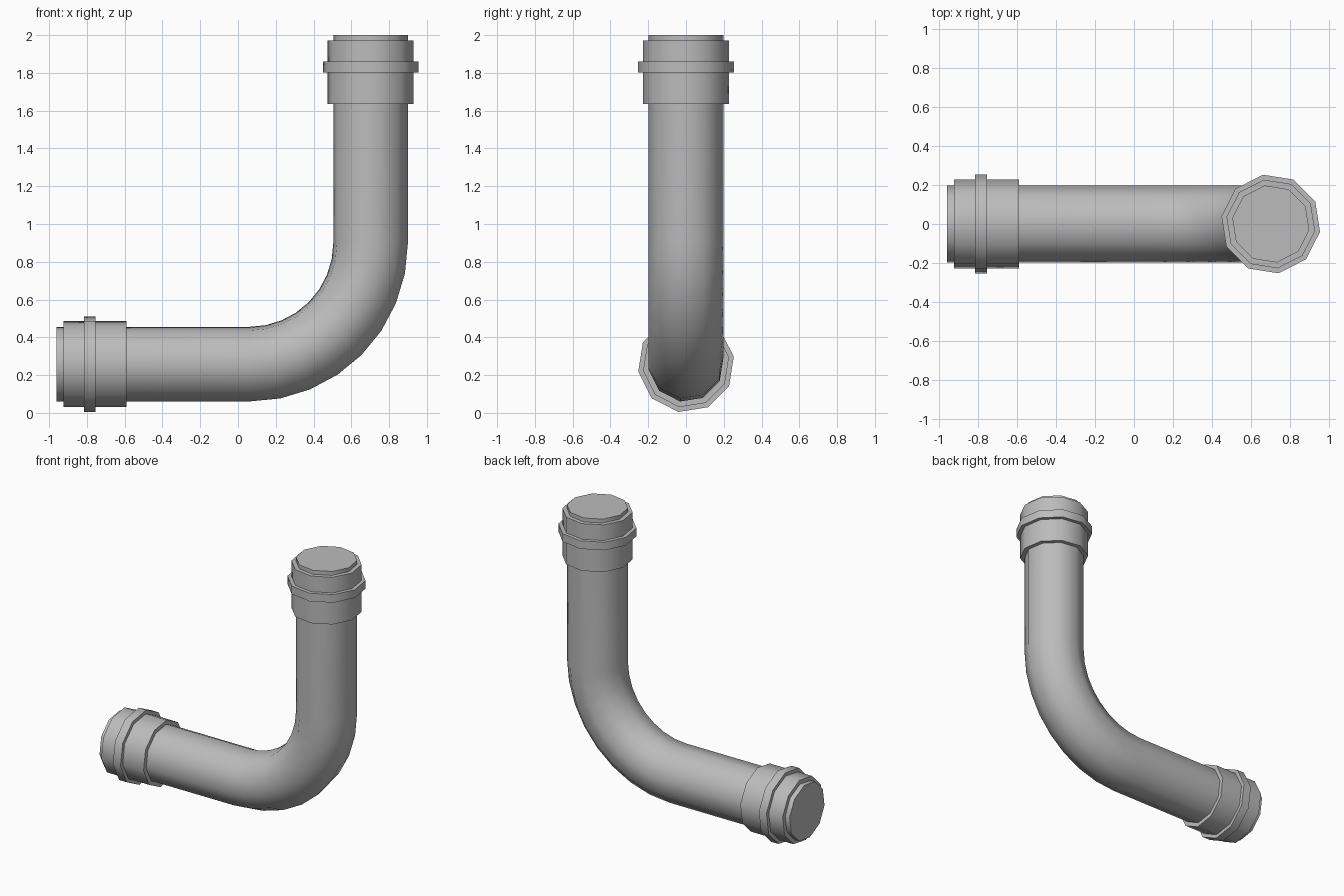
import bpy, bmesh
from math import cos, sin, pi, radians
from mathutils import Vector

default = bpy.data.objects.get("Cube")
if default:
    bpy.data.objects.remove(default, do_unlink=True)

metal = bpy.data.materials.new("grey metal")
metal.use_nodes = True
grey = (0.5, 0.5, 0.5, 1)
metal.diffuse_color = grey
metal.node_tree.nodes["Principled BSDF"].inputs["Base Color"].default_value = grey

SIDES = 10
TWIST = radians(-9)
BEND_X, BEND_Z, BEND_R = 0.06, 0.90, 0.642    # centre and radius of the elbow
PIPE_R = 0.20


def sweep(name, stations):
    """Skin ten-sided rings; a station is (centre, outward direction, radius)."""
    bm = bmesh.new()
    rings = []
    for centre, out, radius in stations:
        ring = []
        for k in range(SIDES):
            a = TWIST + 2 * pi * k / SIDES
            offset = out * cos(a) + Vector((0, 1, 0)) * sin(a)
            ring.append(bm.verts.new(centre + offset * radius))
        rings.append(ring)
    for r0, r1 in zip(rings, rings[1:]):
        for k in range(SIDES):
            j = (k + 1) % SIDES
            bm.faces.new((r0[k], r0[j], r1[j], r1[k]))
    bm.faces.new(rings[0])
    bm.faces.new(rings[-1])
    bmesh.ops.recalc_face_normals(bm, faces=bm.faces)
    mesh = bpy.data.meshes.new(name)
    bm.to_mesh(mesh)
    bm.free()
    mesh.materials.append(metal)
    obj = bpy.data.objects.new(name, mesh)
    bpy.context.collection.objects.link(obj)
    bpy.ops.object.select_all(action='DESELECT')
    obj.select_set(True)
    bpy.context.view_layer.objects.active = obj
    bpy.ops.object.shade_smooth_by_angle(angle=radians(40))
    return obj


def on_run(x):        # point on the horizontal run
    return Vector((x, 0, BEND_Z - BEND_R))


def on_riser(z):      # point on the vertical riser
    return Vector((BEND_X + BEND_R, 0, z))


DOWN, RIGHT = Vector((0, 0, -1)), Vector((1, 0, 0))

# Elbow pipe: straight run, quarter bend, straight riser
path = [(on_run(-0.96), DOWN, PIPE_R)]
for i in range(9):
    t = pi / 2 * i / 8
    out = Vector((sin(t), 0, -cos(t)))
    path.append((Vector((BEND_X, 0, BEND_Z)) + out * BEND_R, out, PIPE_R))
path.append((on_riser(2.0), RIGHT, PIPE_R))
sweep("elbow_pipe", path)

# Coupling sleeve and raised collar on each end
for end, place, out, sleeve, collar in (
        ("run", on_run, DOWN, (-0.925, -0.59), (-0.815, -0.755)),
        ("riser", on_riser, RIGHT, (1.972, 1.634), (1.86, 1.802))):
    sweep(end + "_sleeve", [(place(p), out, 0.23) for p in sleeve])
    sweep(end + "_collar", [(place(p), out, 0.256) for p in collar])
